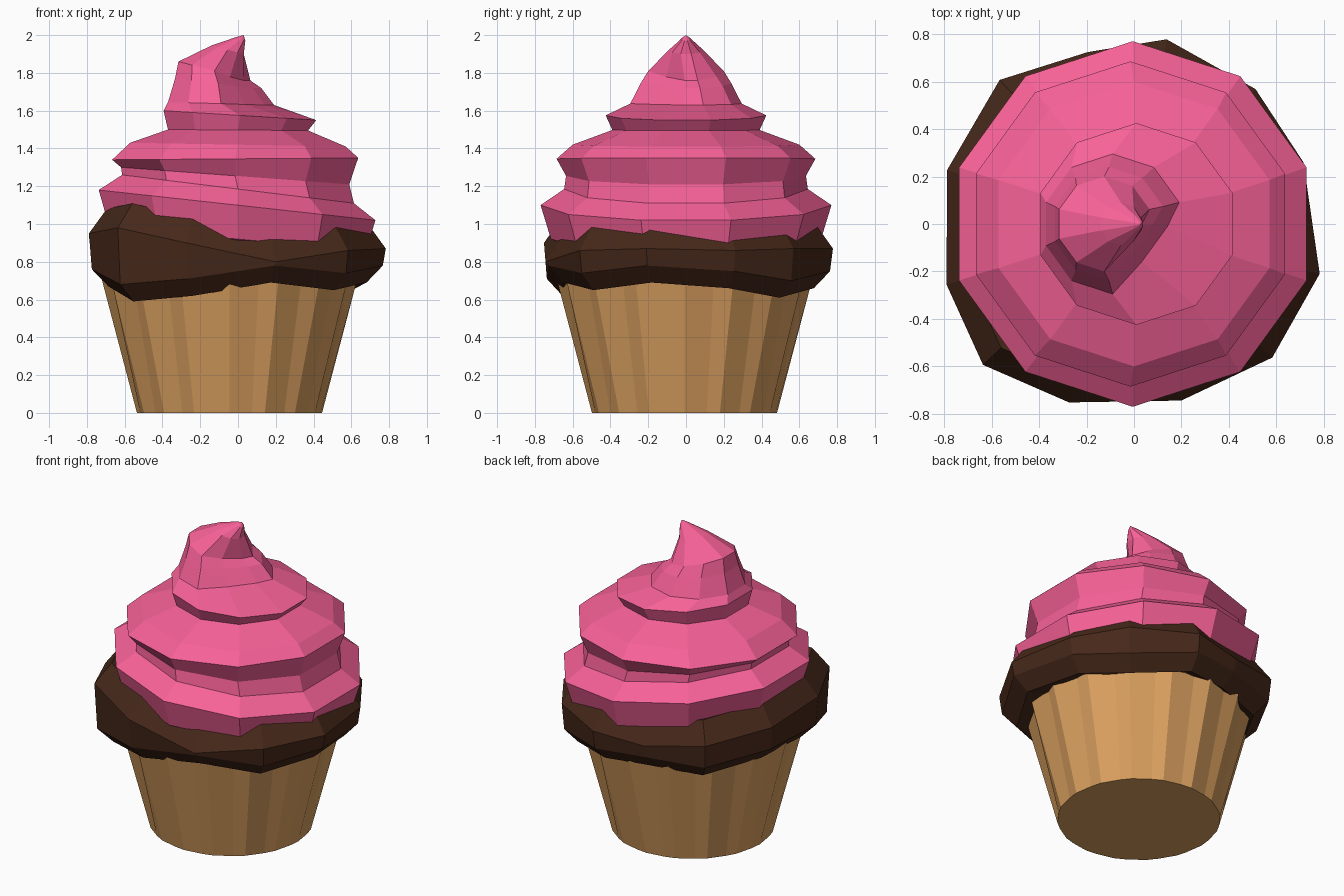
import bpy, bmesh
from math import sin, cos, radians, tau

if "Cube" in bpy.data.objects:
    bpy.data.objects.remove(bpy.data.objects["Cube"])


def material(name, rgb):
    m = bpy.data.materials.new(name)
    m.diffuse_color = (*rgb, 1)
    m.use_nodes = True
    m.node_tree.nodes["Principled BSDF"].inputs["Base Color"].default_value = m.diffuse_color
    return m


def loft(name, rings, mat, tip=None):
    """Skin a stack of equal-count rings, closing both ends (top may be a point)."""
    bm = bmesh.new()
    loops = [[bm.verts.new(p) for p in ring] for ring in rings]
    n = len(loops[0])
    for a, b in zip(loops, loops[1:]):
        for i in range(n):
            j = (i + 1) % n
            bm.faces.new((a[i], a[j], b[j], b[i]))
    bm.faces.new(loops[0][::-1])
    if tip:
        t = bm.verts.new(tip)
        for i in range(n):
            bm.faces.new((loops[-1][i], loops[-1][(i + 1) % n], t))
    else:
        bm.faces.new(loops[-1])
    bmesh.ops.recalc_face_normals(bm, faces=bm.faces)
    me = bpy.data.meshes.new(name)
    bm.to_mesh(me)
    bm.free()
    me.materials.append(mat)
    ob = bpy.data.objects.new(name, me)
    bpy.context.collection.objects.link(ob)
    return ob


pink = material("pink_icing", (0.93, 0.12, 0.31))
brown = material("chocolate_cake", (0.061, 0.021, 0.010))
tan = material("paper_cup", (0.70, 0.35, 0.115))

# Pleated paper cup: nearly round at the base, zigzag at the top
N = 32


def pleats(r, depth, z):
    ring = []
    for i in range(N):
        a = tau * (i + (0.25 if i % 2 else 0)) / N
        rr = r - (depth if i % 2 else 0)
        ring.append((-0.045 + rr * cos(a), -0.008 + rr * sin(a), z))
    return ring


loft("paper_cup", [pleats(0.49, 0.003, 0), pleats(0.685, 0.04, 0.74)], tan)

# Lumpy cake rim: angle, outer radius, underside height, upper edge height
lumps = [(-15, .81, .69, 1.00), (20, .76, .66, .99), (48, .765, .61, 1.00),
         (80, .79, .66, 1.00), (105, .75, .67, .97), (133, .83, .65, 1.02),
         (164, .82, .69, 1.06), (198, .83, .67, 1.08), (223, .87, .59, 1.11),
         (250, .80, .62, 1.03), (285, .77, .69, .93), (316, .81, .65, .99)]


def lump_ring(scale, height):
    return [(r * scale * cos(radians(a)), r * scale * sin(radians(a)), height(lo, hi))
            for a, r, lo, hi in lumps]


loft("cake_top", [
    lump_ring(0.72, lambda lo, hi: 0.70),
    lump_ring(0.87, lambda lo, hi: lo),
    lump_ring(0.98, lambda lo, hi: lo + 0.09),
    lump_ring(1.00, lambda lo, hi: hi - 0.13),
    lump_ring(0.88, lambda lo, hi: hi),
    lump_ring(0.60, lambda lo, hi: 0.98)], brown)

# Icing swirl: ten-sided rings as centre x, radius, z on the left, z on the right
swirl = [(0, .60, .90, .86), (0, .715, .98, .86), (-.005, .77, 1.18, 1.02),
         (0, .645, 1.26, 1.11), (-.015, .635, 1.30, 1.21), (-.015, .685, 1.34, 1.35),
         (0, .60, 1.43, 1.41), (0, .39, 1.50, 1.495), (.01, .425, 1.60, 1.55),
         (-.09, .295, 1.645, 1.63), (-.105, .24, 1.77, 1.72),
         (-.125, .20, 1.86, 1.76), (-.055, .09, 1.945, 1.90), (.015, .025, 1.99, 1.97)]


def icing_ring(cx, r, zl, zr):
    ring = []
    for i in range(10):
        a = radians(18 + 36 * i)
        t = (cos(a) / cos(radians(18)) + 1) / 2
        ring.append((cx + r * cos(a), r * sin(a), zl + (zr - zl) * t))
    return ring


rings = [icing_ring(*s) for s in swirl]
# Hollow curling up the front right of the peak
for k, pull in ((9, 0.10), (10, 0.09), (11, 0.07)):
    for i in (8, 9):
        x, y, z = rings[k][i]
        rings[k][i] = (x - pull * 0.5, y + pull * 0.8, z)
loft("icing_swirl", rings, pink, tip=(0.03, 0, 2.0))
